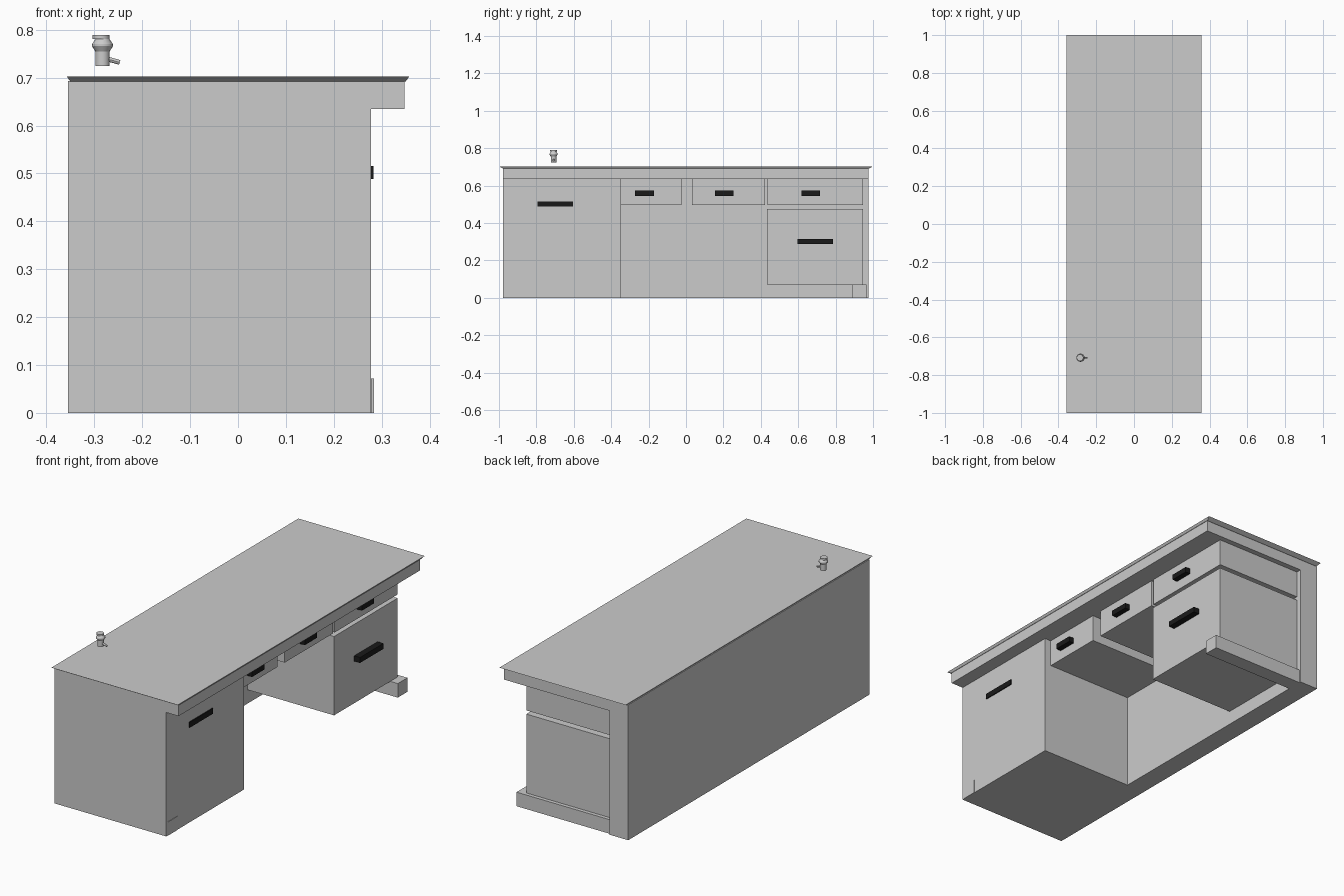
import bpy, bmesh, math
from mathutils import Vector, Matrix

if "Cube" in bpy.data.objects:
    bpy.data.objects.remove(bpy.data.objects["Cube"])

black = bpy.data.materials.new("black_handle")
black.diffuse_color = (0.01, 0.01, 0.01, 1)
black.use_nodes = True
black.node_tree.nodes["Principled BSDF"].inputs["Base Color"].default_value = black.diffuse_color


def finish(name, bm, mat=None):
    bmesh.ops.recalc_face_normals(bm, faces=bm.faces)
    mesh = bpy.data.meshes.new(name)
    bm.to_mesh(mesh)
    bm.free()
    obj = bpy.data.objects.new(name, mesh)
    bpy.context.collection.objects.link(obj)
    if mat:
        mesh.materials.append(mat)
    return obj


def box(name, x, y, z, mat=None, flare=(0, 0)):
    """Box from ranges; flare widens the top rim."""
    bm = bmesh.new()
    bmesh.ops.create_cube(bm, size=1)
    for v in bm.verts:
        top = v.co.z > 0
        sx, sy = (1 if v.co.x > 0 else -1), (1 if v.co.y > 0 else -1)
        v.co = Vector((x[sx > 0] + top * sx * flare[0],
                       y[sy > 0] + top * sy * flare[1], z[top]))
    return finish(name, bm, mat)


def lathe(name, profile, loc, sides=16):
    """Closed turned shape from (radius, height) points."""
    bm = bmesh.new()
    rings = [[bm.verts.new((loc[0] + r * math.cos(2 * math.pi * i / sides),
                            loc[1] + r * math.sin(2 * math.pi * i / sides), z))
              for i in range(sides)] for r, z in profile]
    for a, b in zip(rings, rings[1:]):
        for i in range(sides):
            j = (i + 1) % sides
            bm.faces.new((a[i], a[j], b[j], b[i]))
    bm.faces.new(rings[0])
    bm.faces.new(rings[-1])
    return finish(name, bm)


# worktop with undercut edge, and the frame below it
box("worktop", (-0.35, 0.35), (-0.98, 0.98), (0.692, 0.703), flare=(0.008, 0.02))
box("apron", (-0.355, 0.348), (-0.978, 0.975), (0.635, 0.693))
box("back_panel", (-0.355, -0.25), (-0.978, 0.975), (0, 0.635))

# large closed cabinet on the left
box("left_cabinet", (-0.25, 0.278), (-0.978, -0.348), (0, 0.635))
box("left_foot", (0.26, 0.28), (-0.965, -0.888), (0, 0.07))
box("right_foot_rail", (-0.25, 0.284), (0.888, 0.966), (0, 0.072))

# drawers and lower right cabinet
boxes = [("drawer_1", (-0.348, -0.025), (0.495, 0.635)),
         ("drawer_2", (0.032, 0.422), (0.495, 0.635)),
         ("drawer_3", (0.437, 0.947), (0.495, 0.635)),
         ("right_cabinet", (0.432, 0.947), (0.072, 0.476))]
for name, y, z in boxes:
    box(name, (-0.25, 0.242), y, z)

# handles: front plane, centre y, centre z, width
handles = [("left_cabinet_handle", 0.277, 0.283, -0.70, 0.502, 0.19),
           ("drawer_1_handle", 0.241, 0.27, -0.222, 0.559, 0.10),
           ("drawer_2_handle", 0.241, 0.27, 0.205, 0.559, 0.10),
           ("drawer_3_handle", 0.241, 0.27, 0.667, 0.559, 0.10),
           ("right_cabinet_handle", 0.241, 0.275, 0.69, 0.301, 0.19)]
for name, x0, x1, y, z, w in handles:
    box(name, (x0, x1), (y - w / 2, y + w / 2), (z - 0.014, z + 0.014), black)

# tap: turned body, cap and slanted spout
tx, ty = -0.283, -0.708
parts = [lathe("tap_body", [(0.015, 0.724), (0.015, 0.755), (0.022, 0.766),
                            (0.022, 0.770), (0.014, 0.782)], (tx, ty)),
         lathe("tap_cap", [(0.018, 0.781), (0.018, 0.789)], (tx - 0.003, ty))]
bm = bmesh.new()
d = Vector((0.036, 0, -0.01))
bmesh.ops.create_cone(bm, cap_ends=True, segments=12, radius1=0.005, radius2=0.005,
                      depth=d.length,
                      matrix=Matrix.Translation(Vector((tx, ty, 0.742)) + d / 2)
                      @ d.to_track_quat('Z', 'Y').to_matrix().to_4x4())
parts.append(finish("tap_spout", bm))

bpy.ops.object.select_all(action='DESELECT')
for p in parts:
    p.select_set(True)
bpy.context.view_layer.objects.active = parts[0]
bpy.ops.object.shade_smooth_by_angle(angle=math.radians(30))
